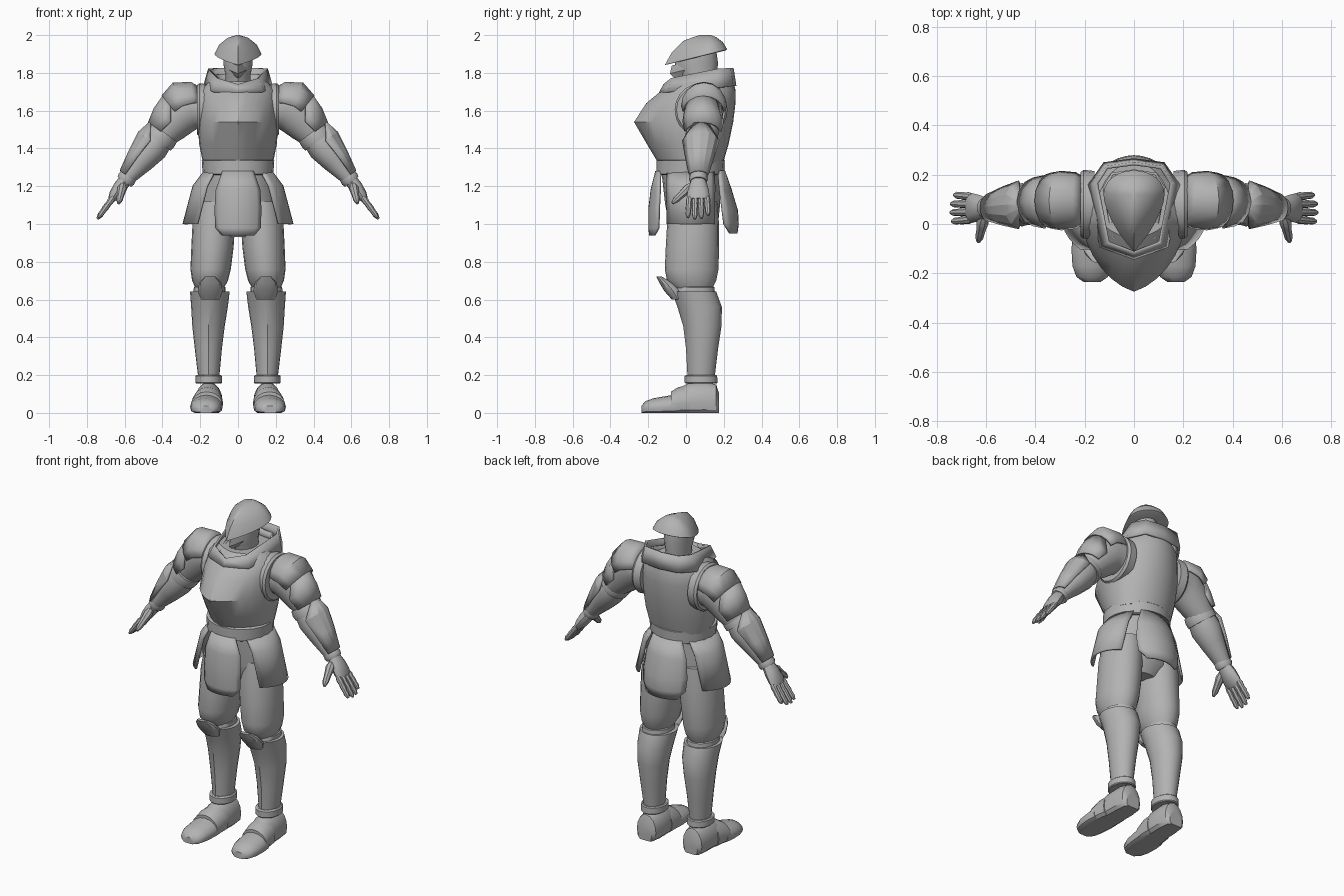
import bpy, bmesh, math
from mathutils import Vector

if "Cube" in bpy.data.objects:
    bpy.data.objects.remove(bpy.data.objects["Cube"])

GREY = 0.45
steel = bpy.data.materials.new("plain grey")
steel.use_nodes = True
steel.diffuse_color = (GREY, GREY, GREY, 1)
steel.node_tree.nodes["Principled BSDF"].inputs["Base Color"].default_value = (GREY, GREY, GREY, 1)


def build(name, rows, closed=True, thick=0, angle=35):
    """Skin a list of point rows; closed rows are capped, open ones become plates."""
    bm = bmesh.new()
    grid = [[bm.verts.new(p) for p in row] for row in rows]
    n = len(rows[0])
    for a, b in zip(grid, grid[1:]):
        for i in range(n if closed else n - 1):
            j = (i + 1) % n
            bm.faces.new((a[i], a[j], b[j], b[i]))
    if closed and not thick:
        bm.faces.new(grid[0][::-1])
        bm.faces.new(grid[-1])
    bmesh.ops.recalc_face_normals(bm, faces=bm.faces)
    me = bpy.data.meshes.new(name)
    bm.to_mesh(me)
    bm.free()
    me.materials.append(steel)
    ob = bpy.data.objects.new(name, me)
    bpy.context.collection.objects.link(ob)
    if thick:
        mod = ob.modifiers.new("thickness", 'SOLIDIFY')
        mod.thickness, mod.offset = thick, 0
    bpy.ops.object.select_all(action='DESELECT')
    ob.select_set(True)
    bpy.context.view_layer.objects.active = ob
    bpy.ops.object.shade_smooth_by_angle(angle=math.radians(angle))


def pair(name, rows, **kw):
    """Build a part on the model's left and mirror it to its right."""
    build("left_" + name, rows, **kw)
    build("right_" + name, [[(-x, y, z) for x, y, z in r] for r in rows], **kw)


def level(z, rx, yf, yb, xc=0, yc=None, tilt=0, point=0, n=20):
    """Horizontal ring with separate front and back depth; point sharpens the front."""
    yc = (yf + yb) / 2 if yc is None else yc
    out = []
    for i in range(n):
        a = 2 * math.pi * i / n
        c, s = math.cos(a), math.sin(a)
        if s < 0:
            y = yc + (yc - yf) * (s * (1 - point) - (1 - abs(c)) * point)
        else:
            y = yc + (yb - yc) * s
        out.append((xc + rx * c, y, z + tilt * (y - yc)))
    return out


def cross(x, y, z, turn, r, ry, arc=None, n=16):
    """Ring or arc across the arm; turn leans its top outward from vertical."""
    t = math.radians(turn)
    u, v = Vector((math.sin(t), 0, math.cos(t))), Vector((0, 1, 0))
    if arc is None:
        angs = [2 * math.pi * i / n for i in range(n)]
    else:
        angs = [math.radians(arc) * (2 * i / n - 1) for i in range(n + 1)]
    return [tuple(Vector((x, y, z)) + u * r * math.cos(a) + v * ry * math.sin(a)) for a in angs]


def tube(p, q, radii, n=8):
    """Round rings from p to q with the given radii, for fingers."""
    p, q = Vector(p), Vector(q)
    d = (q - p).normalized()
    u = d.cross(Vector((0, 1, 0.3))).normalized()
    v = d.cross(u)
    rows = []
    for k, r in enumerate(radii):
        c = p.lerp(q, k / (len(radii) - 1))
        rows.append([tuple(c + r * (u * math.cos(2 * math.pi * i / n) + v * math.sin(2 * math.pi * i / n)))
                     for i in range(n)])
    return rows


# torso and belt
build("breastplate", [level(z, rx, yf, yb, yc=0.05, point=0.2, n=28) for z, rx, yf, yb in (
    (1.32, .185, -.145, .195), (1.42, .205, -.205, .225), (1.54, .215, -.275, .25),
    (1.64, .208, -.21, .262), (1.71, .2, -.125, .262), (1.755, .15, -.06, .25))])
build("belt", [level(z, rx, yf, yb) for z, rx, yf, yb in (
    (1.26, .18, -.15, .195), (1.265, .187, -.157, .202),
    (1.335, .192, -.157, .205), (1.34, .185, -.15, .2))])
build("hips", [level(z, rx, yf, yb) for z, rx, yf, yb in (
    (1.28, .17, -.13, .18), (1.1, .205, -.11, .18), (1.0, .2, -.09, .17), (.93, .1, -.05, .13))])


# hanging skirt plates
def skirt(middle, rows):
    return [[(rx * math.cos(math.radians(middle + h * t / 5)),
              .025 + ry * math.sin(math.radians(middle + h * t / 5)), z) for t in range(-5, 6)]
            for z, h, rx, ry in rows]


build("front_skirt_plate", skirt(-90, (
    (1.28, 26, .18, .18), (1.18, 37, .19, .205), (1.08, 39, .19, .217),
    (.98, 38, .19, .217), (.94, 26, .19, .213))), closed=False, thick=.015)
build("back_skirt_plate", skirt(90, (
    (1.28, 32, .18, .175), (1.18, 42, .195, .21), (1.07, 46, .2, .243),
    (1.0, 44, .2, .247), (.95, 30, .2, .24))), closed=False, thick=.015)
pair("side_skirt_plate", skirt(0, (
    (1.28, 46, .175, .17), (1.2, 46, .235, .175), (1.0, 42, .288, .185))), closed=False, thick=.012)

# head, mask and helmet
build("head", [level(z, rx, yf, yb, n=16, point=p) for z, rx, yf, yb, p in (
    (1.7, .07, -.01, .16, 0), (1.78, .065, -.03, .16, .3),
    (1.85, .078, -.06, .17, .3), (1.92, .075, -.03, .16, .3))])
build("face_mask", [level(z, rx, yf, yb, yc=.05, point=.8, tilt=t, n=16) for z, rx, yf, yb, t in (
    (1.80, .04, -.06, .06, .25), (1.83, .07, -.085, .09, .25), (1.87, .075, -.075, .1, .25))], angle=20)
build("helmet", [level(z, rx, yf, yb, yc=.12, tilt=t, point=p, n=24) for z, rx, yf, yb, t, p in (
    (1.897, .115, -.1, .21, .24, .55), (1.9, .124, -.112, .218, .25, .55),
    (1.948, .1, -.075, .195, .2, .5), (1.985, .056, -.01, .16, .1, .4), (2.0, .008, .07, .13, 0, 0))])


# standing collar
def collar(half):
    return [(-x, y, z) for x, y, z in half[:0:-1]] + list(half)


outer = [(0, .26, 1.73), (.12, .245, 1.73), (.18, .16, 1.72), (.135, -.09, 1.70), (0, -.14, 1.69)]
rim = [(0, .245, 1.825), (.11, .23, 1.825), (.152, .165, 1.82), (.105, -.075, 1.77), (0, -.115, 1.735)]
inner = [(x * .8, .05 + (y - .05) * .85, z - .03) for x, y, z in rim]
build("collar", [collar(outer), collar(rim)], thick=.014, angle=15)
build("inner_collar", [collar([(x, y, z - .06) for x, y, z in inner]), collar(inner)], thick=.012, angle=15)

# shoulders and sleeves
pair("armhole_rim", [cross(x, .08, 1.605, 0, r, r, n=20) for x, r in (
    (.16, .135), (.205, .14), (.218, .13))])
pair("shoulder", [cross(x, .095, z, t, r, ry) for x, z, t, r, ry in (
    (.19, 1.61, 5, .115, .105), (.26, 1.615, 22, .12, .108),
    (.31, 1.575, 42, .112, .1), (.36, 1.52, 50, .098, .09), (.42, 1.45, 53, .07, .07))])
pair("shoulder_cap", [cross(x, .095, z, t, r, ry, arc=a, n=8) for x, z, t, r, ry, a in (
    (.205, 1.63, 5, .095, .09, 85), (.235, 1.63, 8, .118, .11, 85),
    (.295, 1.625, 22, .127, .115, 90), (.335, 1.595, 38, .105, .108, 90))], closed=False, thick=.012)
pair("upper_arm_plate", [cross(x, .09, z, t, r, ry, arc=a, n=6) for x, z, t, r, ry, a in (
    (.31, 1.585, 42, .125, .108, 55), (.35, 1.535, 50, .118, .104, 85),
    (.395, 1.48, 53, .095, .095, 80))], closed=False, thick=.012)

# forearms
pair("elbow_band", [cross(x, .082, z, 53, r, r) for x, z, r in (
    (.39, 1.485, .082), (.405, 1.465, .088), (.425, 1.44, .086))])
pair("forearm", [cross(x, y, z, 53, r, ry) for x, y, z, r, ry in (
    (.42, .08, 1.45, .078, .08), (.455, .078, 1.405, .085, .088),
    (.51, .073, 1.335, .068, .07), (.59, .066, 1.24, .041, .045))])
pair("forearm_guard", [cross(x, y, z, 53, r, ry, arc=a, n=6) for x, y, z, r, ry, a in (
    (.4, .08, 1.485, .085, .1, 22), (.445, .078, 1.425, .1, .098, 75),
    (.51, .073, 1.34, .08, .08, 70), (.58, .067, 1.25, .052, .055, 65))], closed=False, thick=.01, angle=20)
pair("wrist_cuff", [cross(x, .066, z, 53, r, r) for x, z, r in (
    (.578, 1.255, .046), (.592, 1.237, .05), (.602, 1.223, .044))])

# hands
pair("palm", [cross(x, .065, z, 53, r, ry, n=12) for x, z, r, ry in (
    (.595, 1.235, .034, .038), (.625, 1.195, .036, .052),
    (.655, 1.152, .03, .06), (.672, 1.128, .018, .054))])
for k, finger in enumerate(("index", "middle", "ring", "little")):
    y, reach = .018 + .031 * k, (.96, 1.03, 1, .85)[k]
    pair(finger + "_finger", tube((.66, y, 1.143), (.66 + .082 * reach, y * 1.15 - .01, 1.143 - .113 * reach),
                                  (.013, .018, .015, .017, .014, .015, .007)))
pair("thumb", tube((.61, .03, 1.205), (.632, -.072, 1.11), (.018, .026, .022, .019, .018, .008)))

# legs
pair("thigh", [level(z, rx, yf, yb, xc=x) for z, x, rx, yf, yb in (
    (1.12, .12, .1, -.08, .165), (1.0, .128, .113, -.1, .175), (.88, .135, .112, -.107, .175),
    (.76, .145, .107, -.112, .172), (.7, .148, .095, -.1, .16), (.66, .15, .075, -.06, .14))])
pair("knee_band", [level(z, rx, -.055, yb, xc=.15) for z, rx, yb in (
    (.61, .08, .14), (.62, .086, .155), (.665, .084, .15), (.67, .076, .14))])
pair("knee_plate", [level(z, rx, yf, yb, xc=.147, n=12) for z, rx, yf, yb in (
    (.60, .05, -.075, -.01), (.645, .066, -.115, -.02), (.69, .058, -.142, -.07), (.722, .028, -.157, -.13))])
pair("greave", [level(z, rx, yf, yb, xc=x, point=.15) for z, x, rx, yf, yb in (
    (.642, .149, .105, -.075, .16), (.56, .151, .097, -.045, .19), (.46, .156, .086, -.015, .188),
    (.34, .157, .072, .0, .17), (.19, .155, .056, .008, .152))])
pair("ankle_band", [level(z, rx, yf, yb, xc=.155) for z, rx, yf, yb in (
    (.155, .066, -.002, .162), (.16, .071, -.007, .167), (.195, .071, -.007, .165), (.2, .064, 0, .16))])


# armoured shoes
def shoe(name, rows):
    out = []
    for y, x, w, h in rows:
        ring = []
        for i in range(16):
            a = 2 * math.pi * i / 16
            ring.append((x + w * math.cos(a), y, max(0, h * (.35 + .65 * math.sin(a)))))
        out.append(ring)
    pair(name, out)


shoe("heel", ((.176, .155, .045, .1), (.16, .155, .064, .15), (.1, .155, .074, .165),
              (.02, .157, .074, .16), (-.04, .162, .07, .13)))
shoe("instep_plate", ((.02, .158, .079, .145), (-.04, .162, .083, .137), (-.08, .166, .084, .112)))
shoe("toe_cap", ((-.05, .165, .083, .1), (-.1, .168, .086, .09), (-.17, .17, .08, .078),
                 (-.215, .17, .064, .062), (-.235, .17, .035, .038)))
